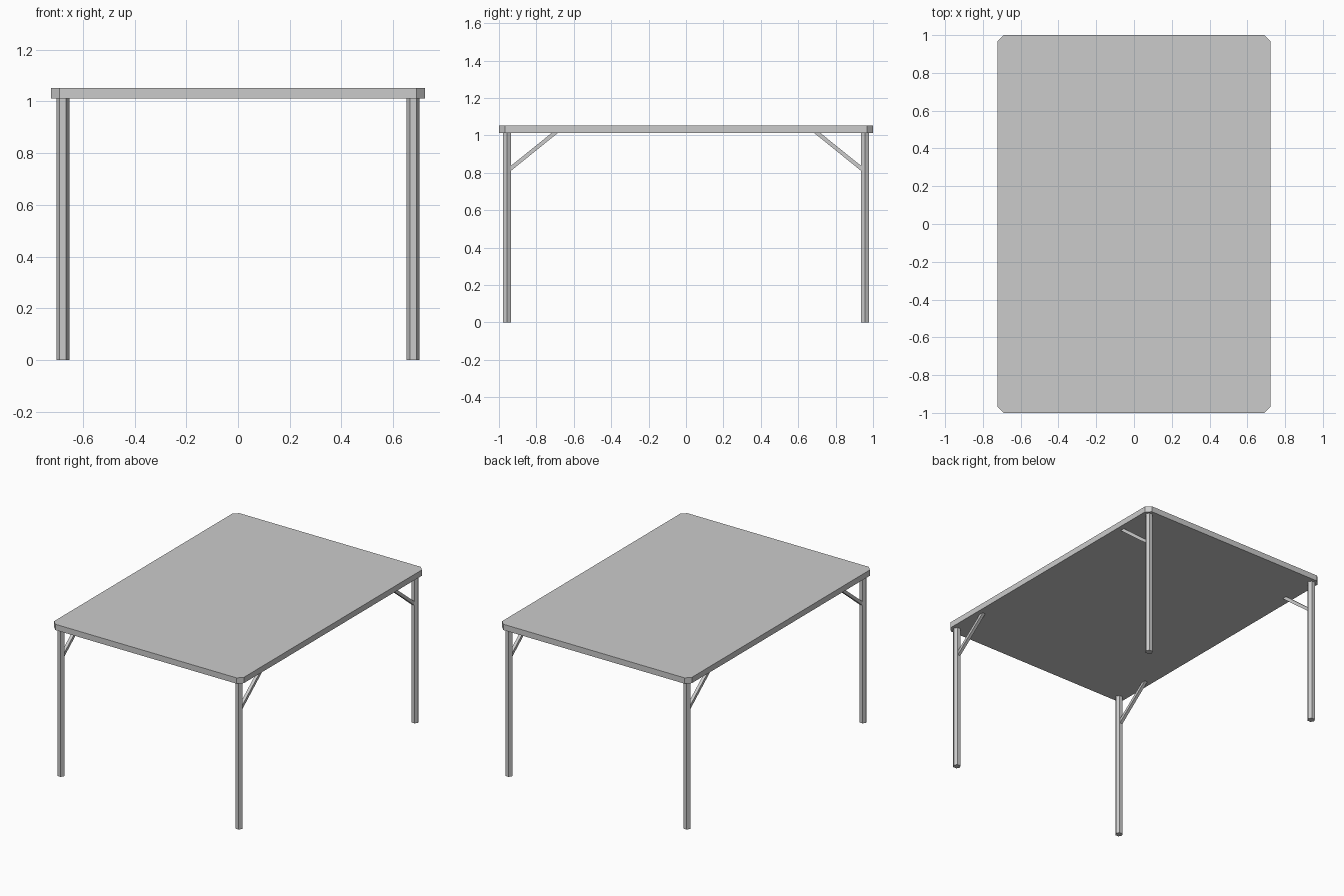
import bpy, bmesh
from mathutils import Matrix, Vector

if "Cube" in bpy.data.objects:
    bpy.data.objects.remove(bpy.data.objects["Cube"])

HX, HY = 0.722, 1.0          # half size of the table top
Z0, Z1 = 1.012, 1.052        # underside and upper side of the top
LX, LY = 0.677, 0.956        # leg centres


def add_object(name, bm):
    bmesh.ops.recalc_face_normals(bm, faces=bm.faces)
    mesh = bpy.data.meshes.new(name)
    bm.to_mesh(mesh)
    bm.free()
    ob = bpy.data.objects.new(name, mesh)
    bpy.context.collection.objects.link(ob)
    return ob


def prism(name, points, depth):
    """Extrude a flat outline along the depth vector."""
    bm = bmesh.new()
    face = bm.faces.new([bm.verts.new(p) for p in points])
    new = bmesh.ops.extrude_face_region(bm, geom=[face], use_keep_orig=True)
    verts = [g for g in new["geom"] if isinstance(g, bmesh.types.BMVert)]
    bmesh.ops.translate(bm, verts=verts, vec=depth)
    return add_object(name, bm)


# Table top: slab with clipped corners
c = 0.032
top = [(-HX + c, -HY), (HX - c, -HY), (HX, -HY + c), (HX, HY - c),
       (HX - c, HY), (-HX + c, HY), (-HX, HY - c), (-HX, -HY + c)]
prism("table_top", [(x, y, Z0) for x, y in top], (0, 0, Z1 - Z0))

for sy, end in ((-1, "front"), (1, "back")):
    for sx, side in ((-1, "left"), (1, "right")):
        # Six-sided leg, corners pointing along x
        r = 0.025
        hexagon = [(r, 0), (r / 2, r * 0.866), (-r / 2, r * 0.866),
                   (-r, 0), (-r / 2, -r * 0.866), (r / 2, -r * 0.866)]
        prism(f"{end}_{side}_leg",
              [(sx * LX + x, sy * LY + y, 0) for x, y in hexagon], (0, 0, Z0))

        # Diagonal brace from the leg to the underside of the top
        w = 0.0105
        outline = [(0.945, 0.803), (0.686, Z0), (0.719, Z0), (0.945, 0.830)]
        prism(f"{end}_{side}_brace",
              [(sx * LX - w, sy * y, z) for y, z in outline], (2 * w, 0, 0))
